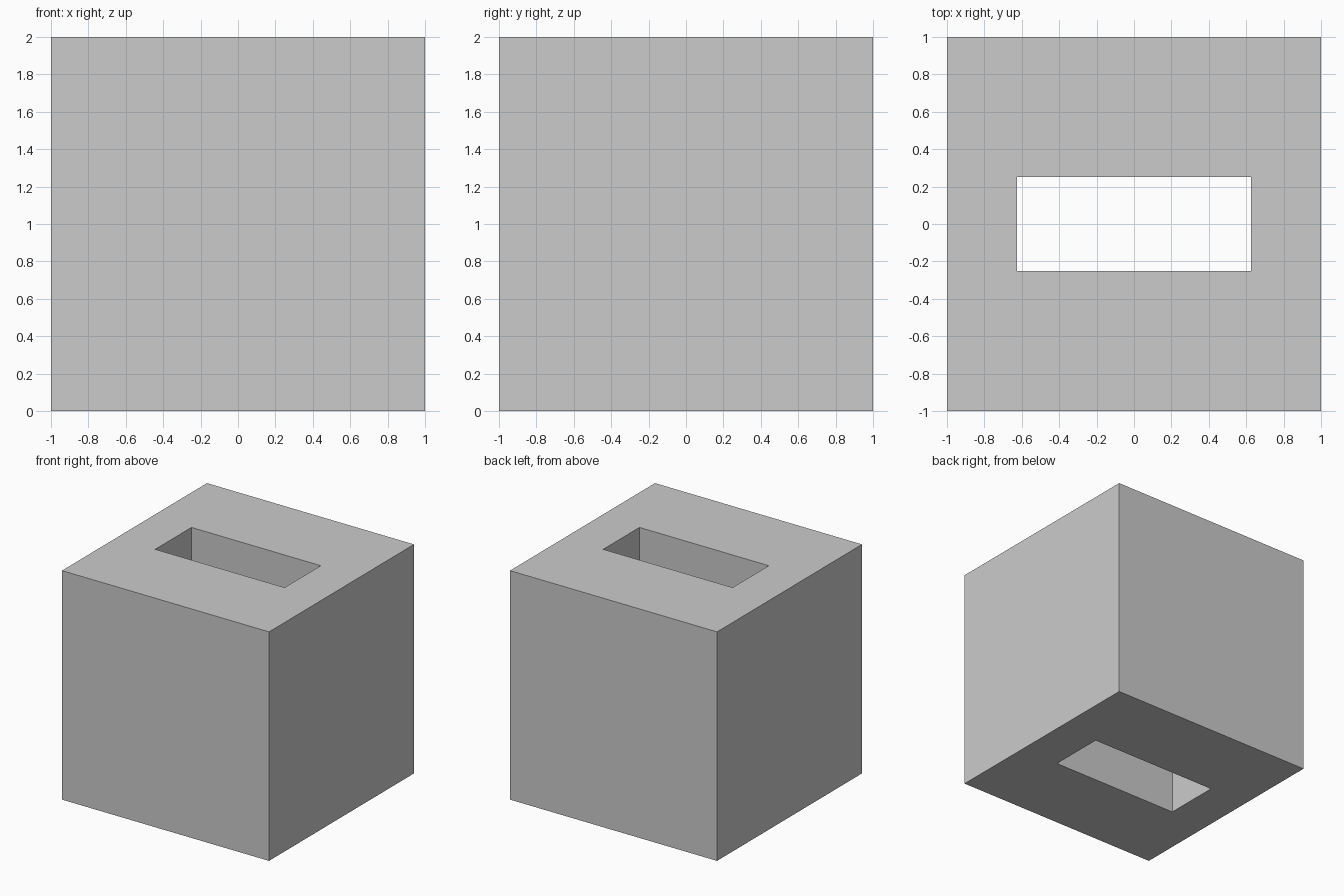
import bpy
import bmesh

if "Cube" in bpy.data.objects:
    bpy.data.objects.remove(bpy.data.objects["Cube"])

SIZE = 2.0
SLOT_X, SLOT_Y = 0.625, 0.25


def rectangle_loop(bm, half_x, half_y, z):
    """Four corner vertices of a rectangle, counter-clockwise."""
    signs = ((-1, -1), (1, -1), (1, 1), (-1, 1))
    return [bm.verts.new((sx * half_x, sy * half_y, z)) for sx, sy in signs]


# Block with a rectangular slot running straight through from top to bottom
bm = bmesh.new()
half = SIZE / 2
loops = [
    rectangle_loop(bm, half, half, 0),
    rectangle_loop(bm, half, half, SIZE),
    rectangle_loop(bm, SLOT_X, SLOT_Y, SIZE),
    rectangle_loop(bm, SLOT_X, SLOT_Y, 0),
]

# Outer walls, top rim, slot walls and bottom rim in one closed ring
for i, lower in enumerate(loops):
    upper = loops[(i + 1) % len(loops)]
    for j in range(4):
        k = (j + 1) % 4
        bm.faces.new((lower[j], lower[k], upper[k], upper[j]))
bmesh.ops.recalc_face_normals(bm, faces=bm.faces[:])

mesh = bpy.data.meshes.new("slotted_block")
bm.to_mesh(mesh)
bm.free()
block = bpy.data.objects.new("slotted_block", mesh)
bpy.context.collection.objects.link(block)
